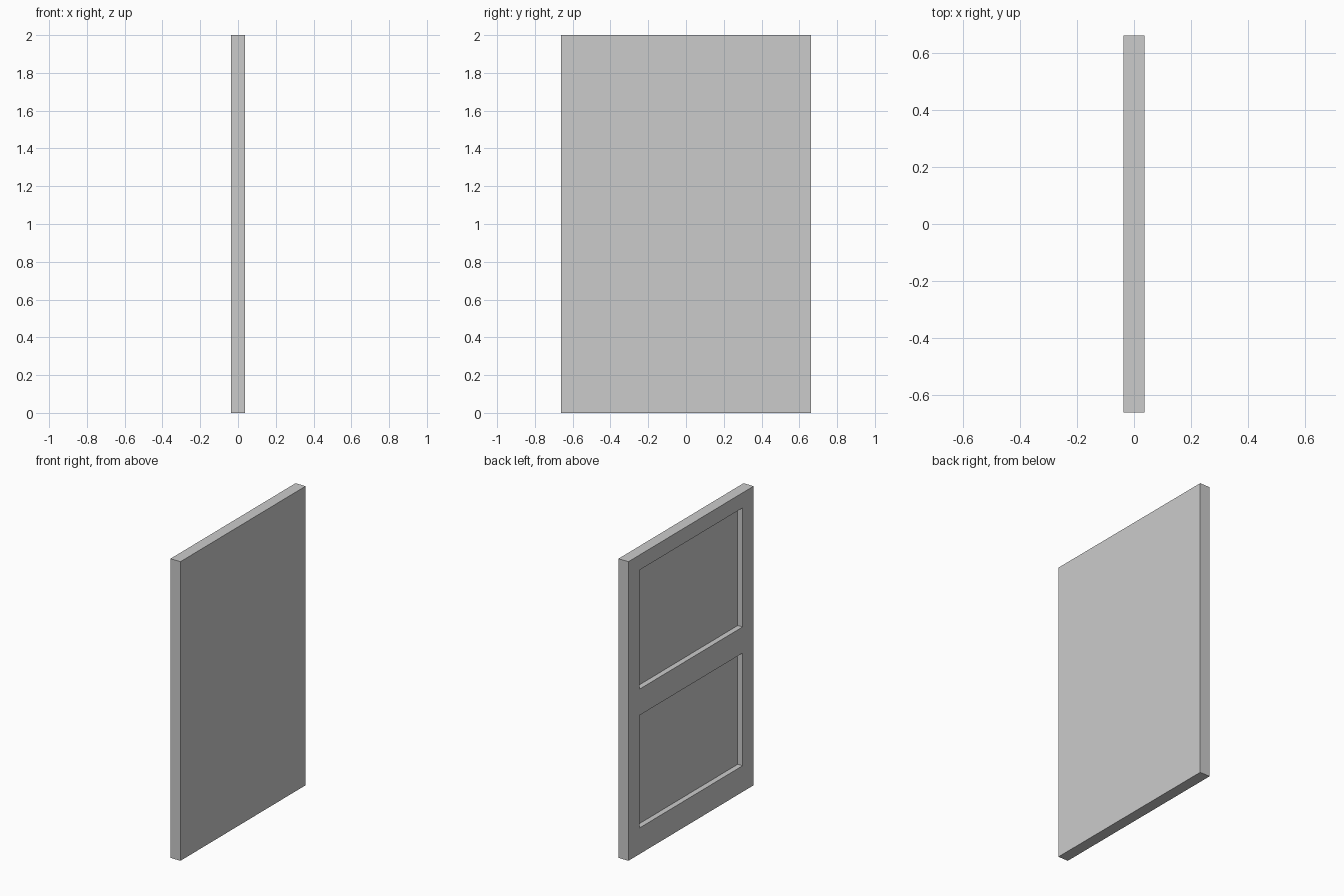
import bpy

if "Cube" in bpy.data.objects:
    bpy.data.objects.remove(bpy.data.objects["Cube"])

THICK, WIDTH, HEIGHT = 0.074, 1.322, 2.0
DEPTH = 0.036           # recess depth on the -x face
HALF_RECESS = 0.545     # recess half width along y


def box(name, lo, hi):
    """Axis-aligned box between two corners."""
    centre = [(a + b) / 2 for a, b in zip(lo, hi)]
    bpy.ops.mesh.primitive_cube_add(size=1, location=centre)
    ob = bpy.context.object
    ob.name = name
    ob.scale = [b - a for a, b in zip(lo, hi)]
    bpy.ops.object.transform_apply(location=True, rotation=False, scale=True)
    return ob


# Door slab
door = box("door_slab", (-THICK / 2, -WIDTH / 2, 0), (THICK / 2, WIDTH / 2, HEIGHT))

# Two recessed panels cut into the -x face
for label, z0, z1 in (("lower", 0.175, 0.928), ("upper", 1.103, 1.899)):
    cutter = box(label + "_recess_cutter",
                 (-THICK, -HALF_RECESS, z0),
                 (-THICK / 2 + DEPTH, HALF_RECESS, z1))
    cutter.hide_render = True
    mod = door.modifiers.new(label + "_recess", 'BOOLEAN')
    mod.operation = 'DIFFERENCE'
    mod.solver = 'EXACT'
    mod.object = cutter
    bpy.context.view_layer.objects.active = door
    bpy.ops.object.modifier_apply(modifier=mod.name)
    bpy.data.objects.remove(cutter, do_unlink=True)
